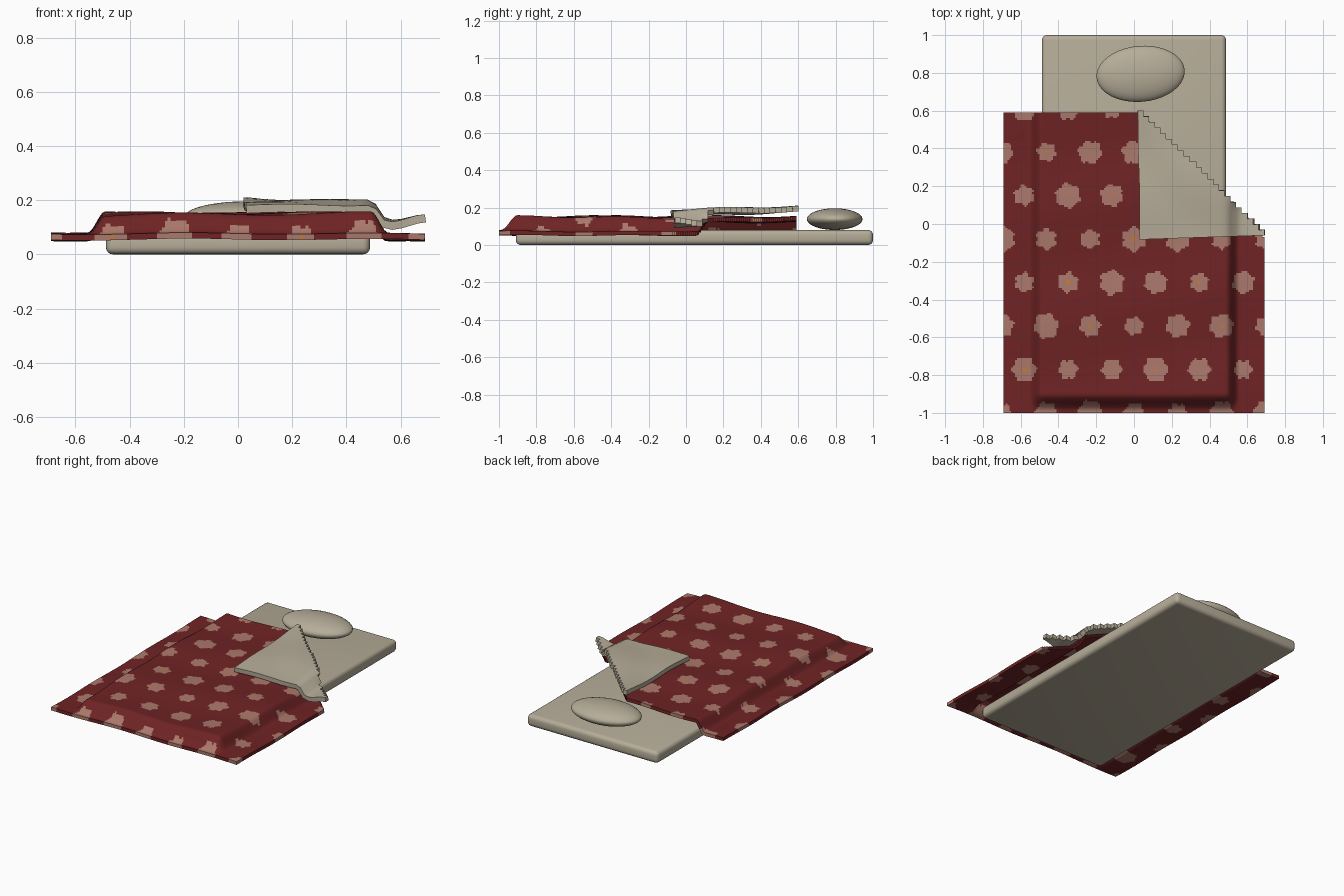
import bpy, bmesh, math

if "Cube" in bpy.data.objects:
    bpy.data.objects.remove(bpy.data.objects["Cube"])


def material(name, rgb):
    m = bpy.data.materials.new(name)
    m.diffuse_color = (*rgb, 1)
    m.use_nodes = True
    m.node_tree.nodes["Principled BSDF"].inputs["Base Color"].default_value = m.diffuse_color
    return m


LINEN = material("linen beige", (0.47, 0.42, 0.32))
RED = material("deep red", (0.16, 0.017, 0.018))
PINK = material("dusty pink", (0.41, 0.19, 0.15))
ORANGE = material("orange", (0.58, 0.20, 0.03))


def smoothstep(a, b, v):
    t = max(0, min(1, (v - a) / (b - a)))
    return t * t * (3 - 2 * t)


def blanket_z(x, y):
    """Top surface: puffed centre, low side and foot flaps, soft waves."""
    puff = smoothstep(-0.025, 0.04, 0.53 - abs(x)) * smoothstep(-0.99, -0.90, y)
    wave = 0.006 * math.sin(9 * x + 3 * y) + 0.005 * math.sin(11 * y - 2 * x)
    return 0.075 + 0.073 * puff + wave * (0.5 + 0.5 * puff)


def fold_z(x, y):
    """Turned-back corner lies over the blanket and lifts toward the crease."""
    lift = 0.036 + 0.02 * smoothstep(0.35, 0.0, 0.63 - x - y)
    return blanket_z(x, y) + lift + 0.02 * smoothstep(0.57, 0.69, x)


def flower_index(x, y):
    """Staggered rows of six-lobed flowers; some have an orange centre."""
    row = round((0.61 - y) / 0.23)
    shift = 0.0 if row % 2 else 0.115
    col = round((x - shift) / 0.232)
    dx, dy = x - shift - col * 0.232, y - 0.61 + row * 0.23
    r, a = math.hypot(dx, dy), math.atan2(dy, dx)
    size = 0.056 + 0.008 * math.sin(row * 2.3 + col * 1.7)
    if r < 0.008 and (row + 2 * col) % 3 == 0:
        return 2
    return 1 if r < size + 0.006 * math.cos(6 * a + row) else 0


def sheet(name, xr, yr, step, keep, place, pick, mats, thick):
    """Grid of cloth cells kept by a rule, given thickness by solidify."""
    nx, ny = round((xr[1] - xr[0]) / step), round((yr[1] - yr[0]) / step)
    sx, sy = (xr[1] - xr[0]) / nx, (yr[1] - yr[0]) / ny
    bm, verts = bmesh.new(), {}

    def vert(i, j):
        if (i, j) not in verts:
            verts[i, j] = bm.verts.new(place(xr[0] + i * sx, yr[0] + j * sy))
        return verts[i, j]

    for i in range(nx):
        for j in range(ny):
            x, y = xr[0] + (i + 0.5) * sx, yr[0] + (j + 0.5) * sy
            if keep(x, y):
                f = bm.faces.new([vert(i, j), vert(i + 1, j), vert(i + 1, j + 1), vert(i, j + 1)])
                f.material_index = pick(x, y)
                f.smooth = True
    me = bpy.data.meshes.new(name)
    bm.to_mesh(me)
    bm.free()
    for m in mats:
        me.materials.append(m)
    ob = bpy.data.objects.new(name, me)
    bpy.context.collection.objects.link(ob)
    mod = ob.modifiers.new("thickness", "SOLIDIFY")
    mod.thickness, mod.offset = thick, -1
    bpy.context.view_layer.objects.active = ob
    ob.select_set(True)
    bpy.ops.object.modifier_apply(modifier=mod.name)
    bpy.ops.object.shade_smooth_by_angle(angle=math.radians(50))
    ob.select_set(False)
    return ob


# Mattress
bpy.ops.mesh.primitive_cube_add(size=1, location=(0, 0.045, 0.04))
mattress = bpy.context.object
mattress.name = "mattress"
mattress.scale = (0.975, 1.91, 0.08)
bpy.ops.object.transform_apply(location=False, rotation=False, scale=True)
bev = mattress.modifiers.new("round", "BEVEL")
bev.width, bev.segments = 0.026, 4
bpy.ops.object.modifier_apply(modifier="round")
bpy.ops.object.shade_smooth_by_angle(angle=math.radians(40))
mattress.data.materials.append(LINEN)

# Pillow
bpy.ops.mesh.primitive_uv_sphere_add(segments=40, ring_count=20, radius=1, location=(0.035, 0.795, 0.138))
pillow = bpy.context.object
pillow.name = "pillow"
pillow.scale = (0.234, 0.148, 0.058)
pillow.rotation_euler = (0, 0, math.radians(5))
bpy.ops.object.shade_smooth()
pillow.data.materials.append(LINEN)

# Blanket, missing the corner that is folded back
sheet("blanket", (-0.69, 0.69), (-1.0, 0.59), 0.01,
      lambda x, y: x + y < 0.615,
      lambda x, y: (x, y, blanket_z(x, y)),
      flower_index, [RED, PINK, ORANGE], 0.022)

# Folded corner showing the lining, with a stepped crease
sheet("folded_corner", (0.03, 0.69), (-0.06, 0.60), 0.03,
      lambda x, y: x + y < 0.65,
      lambda x, y: (x - 0.01 * smoothstep(0.1, 0.5, y) * (x < 0.3),
                    y - 0.022 * (0.69 - x) / 0.65 * smoothstep(0.3, -0.06, y),
                    fold_z(x, y)),
      lambda x, y: 0, [LINEN], 0.03)
